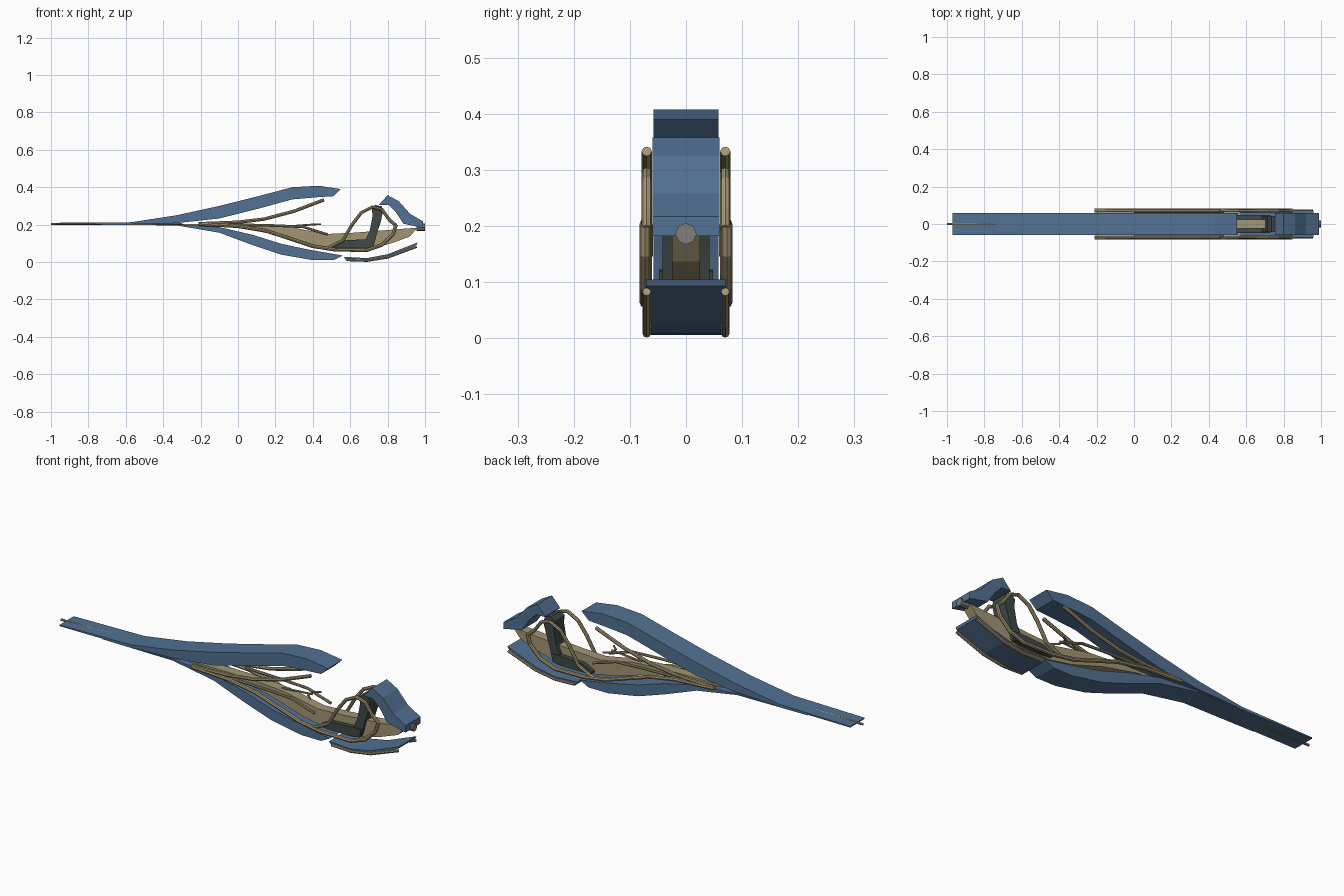
import bpy, bmesh, math
from mathutils import Vector


def material(name, rgb):
    m = bpy.data.materials.new(name)
    m.diffuse_color = (*rgb, 1)
    return m


BLUE = material("slate blue", (0.085, 0.165, 0.29))
TAN = material("tan metal", (0.36, 0.30, 0.17))
DARK = material("dark green grey", (0.05, 0.066, 0.06))
GREY = material("nose grey", (0.21, 0.21, 0.20))


def slab(name, top, bottom, half, mat):
    """Extrude a side profile (top edge and bottom edge, both left to right) across y."""
    pts = top + bottom[::-1]
    bm = bmesh.new()
    a = [bm.verts.new((x, -half, z)) for x, z in pts]
    b = [bm.verts.new((x, half, z)) for x, z in pts]
    bm.faces.new(a)
    bm.faces.new(b[::-1])
    n = len(pts)
    for i in range(n):
        j = (i + 1) % n
        bm.faces.new((a[i], b[i], b[j], a[j]))
    bmesh.ops.recalc_face_normals(bm, faces=bm.faces)
    me = bpy.data.meshes.new(name)
    bm.to_mesh(me)
    bm.free()
    me.materials.append(mat)
    ob = bpy.data.objects.new(name, me)
    bpy.context.collection.objects.link(ob)
    return ob


def tube(name, pts, r, mat=TAN):
    """Eight-sided capped pipe along a path."""
    cu = bpy.data.curves.new(name, 'CURVE')
    cu.dimensions = '3D'
    cu.bevel_depth = r
    cu.bevel_resolution = 2
    cu.use_fill_caps = True
    sp = cu.splines.new('POLY')
    sp.points.add(len(pts) - 1)
    for p, q in zip(sp.points, pts):
        p.co = (*q, 1)
    sp.use_smooth = False
    cu.materials.append(mat)
    ob = bpy.data.objects.new(name, cu)
    bpy.context.collection.objects.link(ob)
    bpy.ops.object.select_all(action='DESELECT')
    bpy.context.view_layer.objects.active = ob
    ob.select_set(True)
    bpy.ops.object.convert(target='MESH')


def side_tubes(name, path, r, y):
    for s, tag in ((-1, "right"), (1, "left")):
        tube(f"{name}_{tag}", [(x, s * y, z) for x, z in path], r)


# Long upper and lower shells
slab("upper_shell",
     [(-0.97, 0.207), (-0.57, 0.213), (-0.33, 0.25), (-0.1, 0.30), (0.1, 0.35),
      (0.29, 0.40), (0.43, 0.408), (0.55, 0.39)],
     [(-0.97, 0.201), (-0.57, 0.202), (-0.33, 0.208), (-0.1, 0.233), (0.1, 0.283),
      (0.29, 0.335), (0.43, 0.347), (0.51, 0.352)], 0.058, BLUE)
slab("lower_shell",
     [(-0.73, 0.202), (-0.33, 0.202), (-0.1, 0.187), (0.08, 0.145), (0.23, 0.098),
      (0.37, 0.068), (0.56, 0.035)],
     [(-0.73, 0.199), (-0.33, 0.196), (-0.1, 0.157), (0.08, 0.09), (0.23, 0.04),
      (0.40, 0.01), (0.51, 0.01)], 0.058, BLUE)

# Nose cowl and lower front fin
slab("nose_cowl",
     [(0.755, 0.308), (0.80, 0.358), (0.86, 0.325), (0.92, 0.258), (0.99, 0.217)],
     [(0.755, 0.305), (0.805, 0.305), (0.845, 0.265), (0.885, 0.205), (0.99, 0.182)],
     0.06, BLUE)
slab("lower_front_fin",
     [(0.565, 0.028), (0.69, 0.021), (0.80, 0.042), (0.96, 0.105)],
     [(0.58, 0.006), (0.69, 0.008), (0.80, 0.028), (0.955, 0.093)], 0.071, BLUE)

# Narrow spine hull
slab("spine_hull",
     [(-0.35, 0.204), (0.1, 0.2), (0.28, 0.187), (0.47, 0.15), (0.62, 0.157), (0.96, 0.184)],
     [(-0.35, 0.199), (0.0, 0.187), (0.2, 0.145), (0.38, 0.09), (0.5, 0.068),
      (0.7, 0.068), (0.82, 0.10), (0.92, 0.137)], 0.025, TAN)

# Seat: base wraps the spine, back leans toward the nose
slab("seat_base", [(0.50, 0.088), (0.55, 0.115), (0.68, 0.122), (0.73, 0.12)],
     [(0.50, 0.078), (0.55, 0.073), (0.68, 0.073), (0.72, 0.08)], 0.048, DARK)
slab("seat_back", [(0.68, 0.115), (0.705, 0.17), (0.72, 0.25), (0.715, 0.285), (0.735, 0.305)],
     [(0.725, 0.085), (0.745, 0.16), (0.765, 0.22), (0.775, 0.275), (0.768, 0.298)],
     0.042, DARK)

# Side rails and cockpit hoop
side_tubes("upper_rail", [(-0.21, 0.205), (0.0, 0.213), (0.14, 0.23), (0.30, 0.272),
                          (0.46, 0.333)], 0.009, 0.070)
side_tubes("lower_rail", [(-0.21, 0.203), (0.0, 0.192), (0.15, 0.167), (0.28, 0.125),
                          (0.40, 0.085), (0.52, 0.066), (0.69, 0.064), (0.77, 0.092),
                          (0.83, 0.15), (0.845, 0.2)], 0.01, 0.073)
side_tubes("cockpit_hoop", [(0.48, 0.075), (0.56, 0.115), (0.61, 0.20), (0.66, 0.265),
                            (0.72, 0.295), (0.77, 0.28), (0.81, 0.225), (0.845, 0.195)],
           0.009, 0.070)
side_tubes("middle_strut", [(0.0, 0.2), (0.2, 0.195), (0.35, 0.188), (0.42, 0.165),
                            (0.48, 0.147)], 0.007, 0.066)
side_tubes("fin_tube", [(0.58, 0.0125), (0.69, 0.0085), (0.80, 0.026), (0.955, 0.083)],
           0.0075, 0.070)

# Steering column and handlebar
tube("steering_column", [(0.25, 0, 0.19), (0.36, 0, 0.198), (0.42, 0, 0.202)], 0.005)
tube("handlebar", [(0.44, -0.045, 0.202), (0.41, -0.02, 0.202), (0.41, 0.02, 0.202),
                   (0.44, 0.045, 0.202)], 0.005)

# Tail rod and nose cap
tube("tail_rod", [(-1.0, 0, 0.204), (-0.74, 0, 0.205), (-0.3, 0, 0.203)], 0.006)
tube("nose_cap", [(0.955, 0, 0.186), (1.0, 0, 0.186)], 0.019, GREY)
